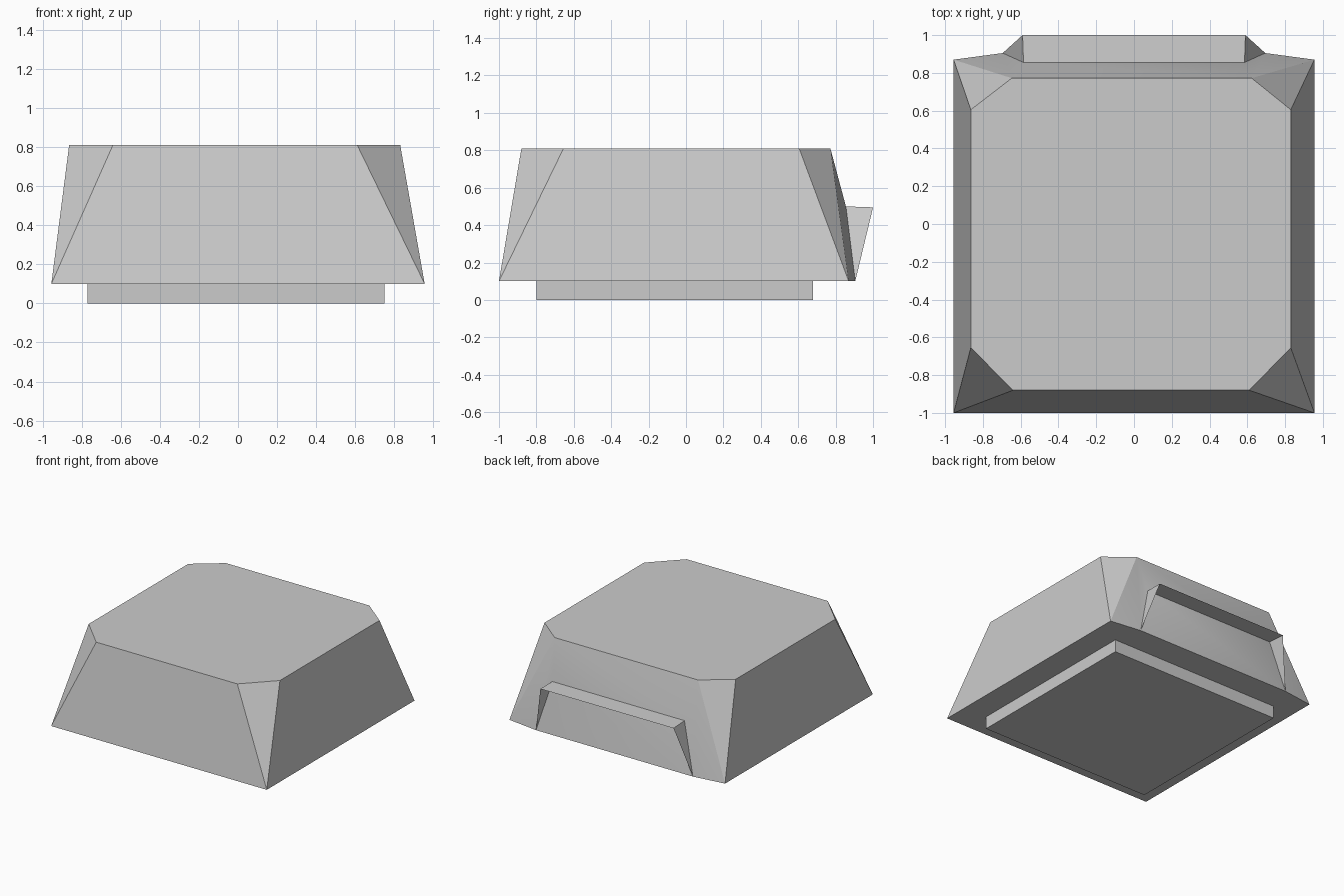
import bpy
import bmesh

cube = bpy.data.objects.get("Cube")
if cube:
    bpy.data.objects.remove(cube, do_unlink=True)

grey = bpy.data.materials.new("plain_grey")
grey.use_nodes = True
colour = (0.6, 0.6, 0.6, 1)
grey.diffuse_color = colour
grey.node_tree.nodes["Principled BSDF"].inputs["Base Color"].default_value = colour


def build(name, points, faces, closed=True):
    """Make an object from named points and faces listed by point name."""
    bm = bmesh.new()
    verts = {key: bm.verts.new(co) for key, co in points.items()}
    for face in faces:
        bm.faces.new([verts[key] for key in face.split()])
    if closed:
        bmesh.ops.recalc_face_normals(bm, faces=bm.faces[:])
    mesh = bpy.data.meshes.new(name)
    bm.to_mesh(mesh)
    bm.free()
    mesh.materials.append(grey)
    obj = bpy.data.objects.new(name, mesh)
    bpy.context.collection.objects.link(obj)
    bpy.ops.object.select_all(action='DESELECT')
    obj.select_set(True)
    bpy.context.view_layer.objects.active = obj
    bpy.ops.object.shade_smooth_by_angle()
    return obj


# Tapered body: square-cornered foot, clipped top, bent rear wall
BOTTOM, SHELF, TOP = 0.1, 0.5, 0.81
points, faces = {}, []
for side, s in (("L", 1), ("R", -1)):
    points.update({
        "front" + side: (s * 0.955, -1, BOTTOM),
        "back" + side: (s * 0.955, 0.87, BOTTOM),
        "foot" + side: (s * 0.695, 0.905, BOTTOM),
        "shelf" + side: (s * 0.585, 0.855, SHELF),
        "top_front" + side: (s * 0.625 - 0.015, -0.88, TOP),
        "top_fside" + side: (s * 0.847 - 0.017, -0.655, TOP),
        "top_bside" + side: (s * 0.847 - 0.017, 0.605, TOP),
        "top_back" + side: (s * 0.635 - 0.012, 0.772, TOP),
    })
    for face in ("front# top_front# top_fside#",
                 "front# top_fside# top_bside# back#",
                 "back# top_bside# top_back#",
                 "back# top_back# foot#",
                 "foot# top_back# shelf#"):
        faces.append(face.replace("#", side))
faces += [
    "frontR frontL top_frontL top_frontR",
    "footR footL shelfL shelfR",
    "shelfR shelfL top_backL top_backR",
    "frontR frontL backL footL footR backR",
    "top_frontR top_frontL top_fsideL top_bsideL "
    "top_backL top_backR top_bsideR top_fsideR",
]
build("tapered_body", points, faces)

# Rear hood: thin open shelf with a triangular cheek at each end
hood = {key: points[key] for key in ("shelfL", "shelfR", "footL", "footR")}
hood["lipL"] = (0.59, 1, SHELF - 0.005)
hood["lipR"] = (-0.59, 1, SHELF - 0.005)
build("rear_hood", hood,
      ["shelfR shelfL lipL lipR", "shelfL footL lipL", "shelfR lipR footR"],
      closed=False)

# Square plinth under the body
bpy.ops.mesh.primitive_cube_add(size=1, location=(-0.01, -0.06, BOTTOM / 2))
plinth = bpy.context.object
plinth.name = "base_plinth"
plinth.scale = (1.52, 1.48, BOTTOM)
plinth.data.materials.append(grey)
